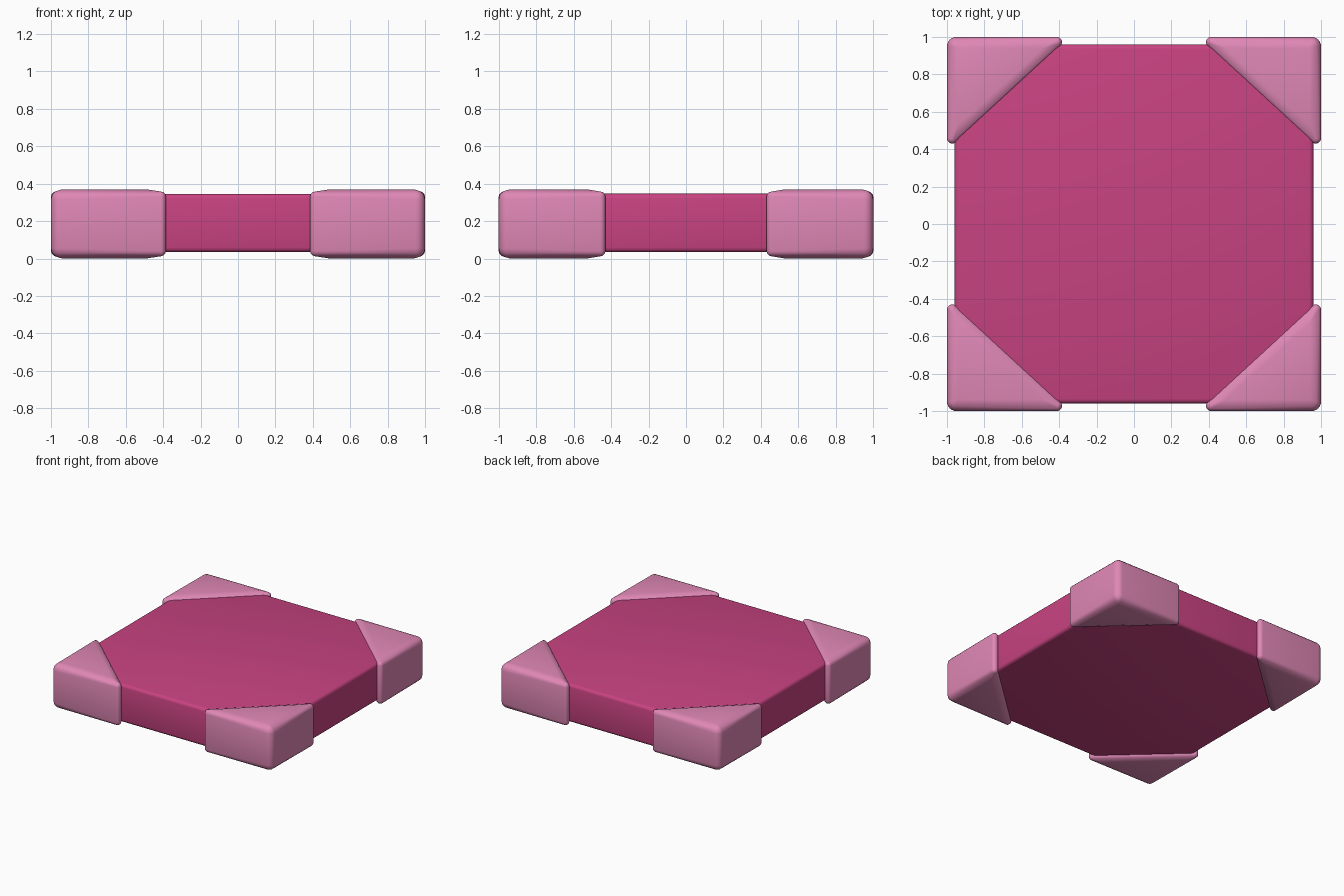
import bpy, bmesh, math

if "Cube" in bpy.data.objects:
    bpy.data.objects.remove(bpy.data.objects["Cube"])


def material(name, rgb):
    m = bpy.data.materials.new(name)
    m.diffuse_color = (*rgb, 1)
    m.use_nodes = True
    m.node_tree.nodes["Principled BSDF"].inputs["Base Color"].default_value = m.diffuse_color
    return m


deep_pink = material("deep_pink", (0.578, 0.056, 0.22))
light_pink = material("light_pink", (0.745, 0.245, 0.465))

TOP = 0.37


def finish(bm, name, mat, angle):
    bmesh.ops.recalc_face_normals(bm, faces=bm.faces)
    me = bpy.data.meshes.new(name)
    bm.to_mesh(me)
    bm.free()
    ob = bpy.data.objects.new(name, me)
    bpy.context.collection.objects.link(ob)
    me.materials.append(mat)
    bpy.ops.object.select_all(action='DESELECT')
    ob.select_set(True)
    bpy.context.view_layer.objects.active = ob
    bpy.ops.object.shade_smooth_by_angle(angle=math.radians(angle))
    return ob


# Slab with softened edges
bm = bmesh.new()
bmesh.ops.create_cube(bm, size=1)
for v in bm.verts:
    v.co = (v.co.x * 1.92, v.co.y * 1.92, 0.19 + v.co.z * 0.312)
bmesh.ops.bevel(bm, geom=bm.edges[:], offset=0.025, segments=3,
                profile=0.5, affect='EDGES', clamp_overlap=True)
finish(bm, "slab", deep_pink, 40)


def corner_cap(name, sx, sy):
    """Rounded triangular block: hull of a flat core and rounded corners."""
    pts = []
    # Flat top and bottom triangles
    for x, y in ((0.94, 0.94), (0.49, 0.94), (0.94, 0.53)):
        pts += [(x, y, 0), (x, y, TOP)]
    # Rounded corners: centre x, centre y, radius, vertical inset
    for cx, cy, r, inset in ((0.95, 0.95, 0.05, 0.004),
                             (0.413, 0.972, 0.028, 0.012),
                             (0.972, 0.458, 0.028, 0.012)):
        for j in range(4):
            a = math.radians(30 * j)
            rr, h = r * math.cos(a), r * math.sin(a)
            for i in range(24):
                t = math.tau * i / 24
                x, y = cx + rr * math.cos(t), cy + rr * math.sin(t)
                low = inset + r - h
                pts += [(x, y, low), (x, y, TOP - low)]
    bm = bmesh.new()
    for x, y, z in pts:
        bm.verts.new((sx * x, sy * y, z))
    bmesh.ops.remove_doubles(bm, verts=bm.verts[:], dist=0.0005)
    bmesh.ops.convex_hull(bm, input=bm.verts[:])
    loose = [v for v in bm.verts if not v.link_faces]
    bmesh.ops.delete(bm, geom=loose, context='VERTS')
    finish(bm, name, light_pink, 40)


# Four corner caps
for side, sx in (("left", -1), ("right", 1)):
    for end, sy in (("front", -1), ("back", 1)):
        corner_cap(f"corner_cap_{end}_{side}", sx, sy)
